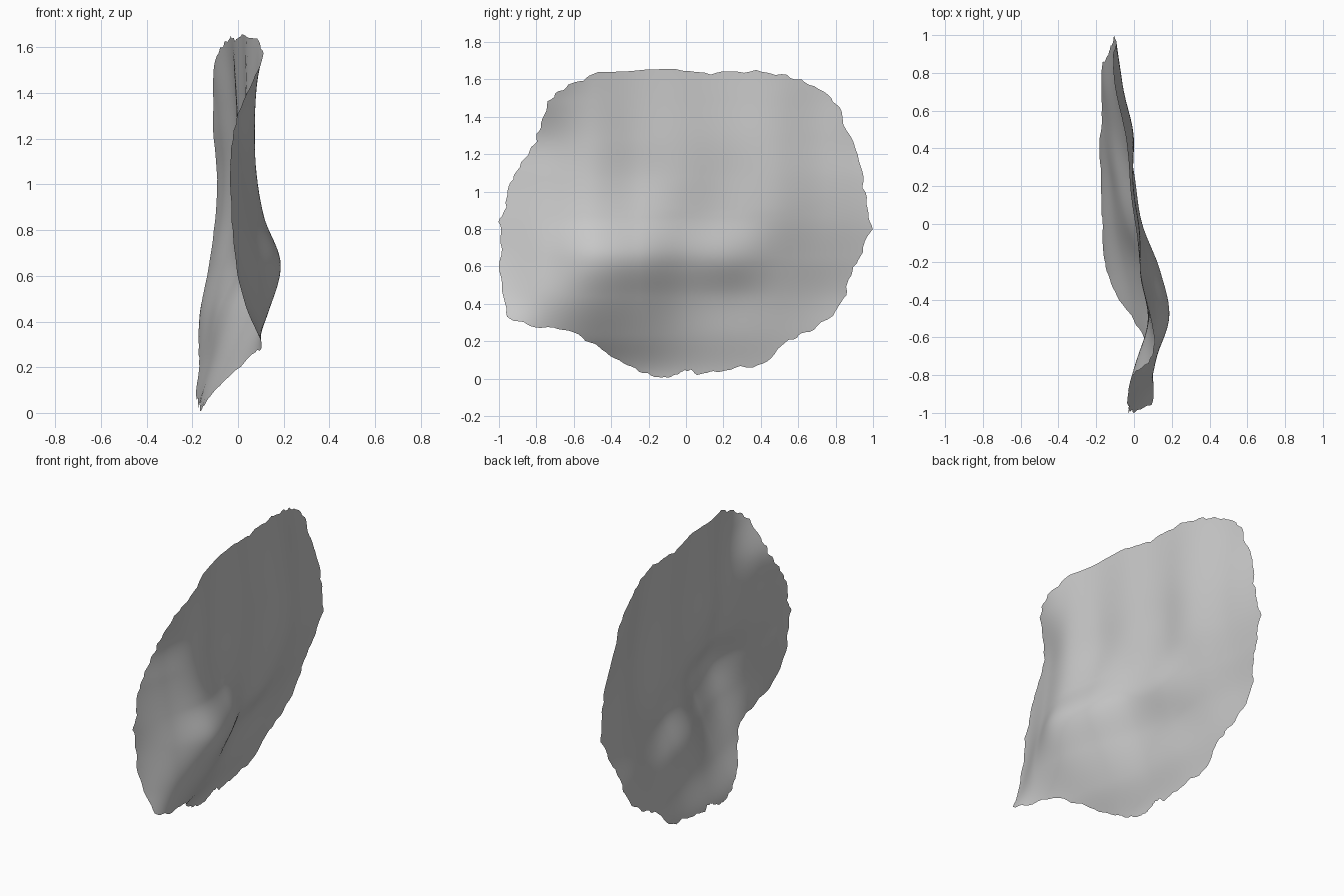
import bpy, bmesh, math, random
from mathutils import Vector

cube = bpy.data.objects.get("Cube")
if cube:
    bpy.data.objects.remove(cube, do_unlink=True)

random.seed(4)
SEGMENTS, RINGS = 240, 44
CENTRE = Vector((0, 0.85))

# Rim of the sheet seen from the side, as (y, z)
RIM = [(-1, .8), (-.99, .6), (-.97, .37), (-.85, .29), (-.65, .26), (-.48, .18),
       (-.33, .08), (-.18, .01), (-.06, .015), (0, .045), (.08, .02), (.2, .05),
       (.4, .08), (.55, .2), (.68, .26), (.84, .4), (.88, .55), (.95, .7),
       (.99, .82), (.96, 1), (.91, 1.2), (.82, 1.43), (.72, 1.54), (.55, 1.61),
       (.36, 1.645), (.15, 1.635), (-.08, 1.65), (-.45, 1.635), (-.6, 1.58),
       (-.72, 1.5), (-.78, 1.35), (-.83, 1.22), (-.93, 1.07), (-.97, .92)]

# Bend of the sheet: one cross-section per height, x in hundredths, front to back
SECTIONS = [
    [18, 2, -11, -15, -17, -18, -20, -21, -21],
    [14, 8, 2, -4, -10, -13, -16, -18, -18],
    [4, 11, 13, 6, -4, -9, -12, -16, -17],
    [-1, 9, 18.5, 14, 4, 0, -6, -11, -13],
    [-3, 5, 11, 8, 2, -0.5, -2, -7, -10],
    [-5, 2, 7.5, 4, 2, -0.5, -1, -6, -10],
    [-6, 1, 7, 4, 2, 0, -2, -8, -13],
    [-1, 8, 8, 4, 1, -1, -4, -10, -13],
    [6, 16, 9, 4, 0, -2, -6, -10, -12],
]
ROW_STEP, ROW_START, COLUMN_STEP = .21, .02, .25


def spline(a, b, c, d, t):
    return b + (c - a) * (t / 2) + (a * 2 - b * 5 + c * 4 - d) * (t * t / 2) \
        + (b * 3 - a - c * 3 + d) * (t ** 3 / 2)


def sample(values, u):
    """Smooth value of an open row at position u."""
    last = len(values) - 1
    i = max(0, min(last - 1, math.floor(u)))
    picks = [values[max(0, min(last, i + k))] for k in (-1, 0, 1, 2)]
    return spline(*picks, u - i)


def bend(y, z):
    u = (y + 1) / COLUMN_STEP
    v = (z - ROW_START) / ROW_STEP
    x = sample([sample(row, u) for row in SECTIONS], v) / 100
    # Soft upright pleats that fade out towards the lower fold
    fade = max(0, min(1, (z - .6) / .3)) * max(0, 1 - y * y)
    return x + .007 * fade * math.sin(math.tau * (y + .18) / .5)


def rim_point(i):
    u = i / SEGMENTS * len(RIM)
    k = int(u)
    picks = [Vector(RIM[(k + j) % len(RIM)]) for j in (-1, 0, 1, 2)]
    return spline(*picks, u - k)


# Ragged rim
jags = [random.uniform(-.016, .014) for _ in range(SEGMENTS)]
rim = []
for i in range(SEGMENTS):
    jag = (jags[i] + jags[i - 1]) / 2
    rim.append((rim_point(i) - CENTRE) * (1 + jag))

# Sheet made of rings growing from the centre to the rim
bm = bmesh.new()


def add_point(p):
    return bm.verts.new((bend(p.x, p.y), p.x, p.y))


hub = add_point(CENTRE)
rings = [[add_point(CENTRE + o * (r / RINGS)) for o in rim]
         for r in range(1, RINGS + 1)]
for i in range(SEGMENTS):
    j = (i + 1) % SEGMENTS
    bm.faces.new((hub, rings[0][i], rings[0][j]))
    for inner, outer in zip(rings, rings[1:]):
        bm.faces.new((inner[i], outer[i], outer[j], inner[j]))
bmesh.ops.recalc_face_normals(bm, faces=bm.faces)
for face in bm.faces:
    face.smooth = True

mesh = bpy.data.meshes.new("wavy_sheet")
bm.to_mesh(mesh)
bm.free()
sheet = bpy.data.objects.new("wavy_sheet", mesh)
bpy.context.collection.objects.link(sheet)

# Plain grey
grey = bpy.data.materials.new("light_grey")
grey.use_nodes = True
colour = (.58, .58, .58, 1)
grey.diffuse_color = colour
grey.node_tree.nodes["Principled BSDF"].inputs["Base Color"].default_value = colour
mesh.materials.append(grey)
